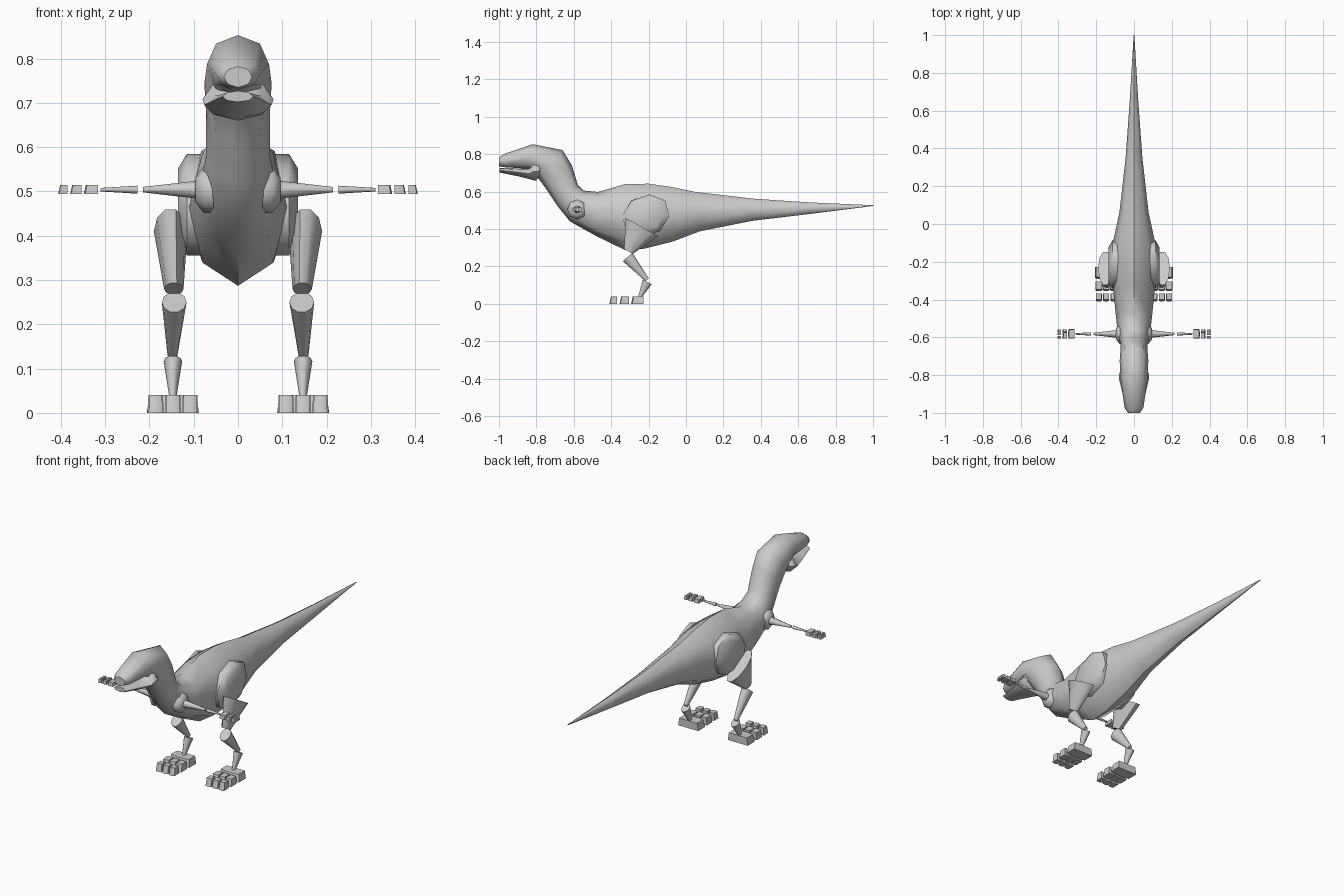
import bpy, bmesh, math
from mathutils import Vector as V

if "Cube" in bpy.data.objects:
    bpy.data.objects.remove(bpy.data.objects["Cube"])


def finish(name, bm, angle):
    bmesh.ops.recalc_face_normals(bm, faces=bm.faces[:])
    me = bpy.data.meshes.new(name)
    bm.to_mesh(me)
    bm.free()
    ob = bpy.data.objects.new(name, me)
    bpy.context.collection.objects.link(ob)
    bpy.ops.object.select_all(action='DESELECT')
    ob.select_set(True)
    bpy.context.view_layer.objects.active = ob
    bpy.ops.object.shade_smooth_by_angle(angle=math.radians(angle))
    return ob


def loft(name, rings, n=8, angle=55):
    """Skin elliptical rings given as (centre, half axis, half axis)."""
    bm = bmesh.new()
    loops = []
    for c, u, v in rings:
        loops.append([bm.verts.new(V(c) + V(u) * math.cos(2 * math.pi * k / n)
                                   + V(v) * math.sin(2 * math.pi * k / n)) for k in range(n)])
    for a, b in zip(loops, loops[1:]):
        for k in range(n):
            j = (k + 1) % n
            bm.faces.new((a[k], a[j], b[j], b[k]))
    bm.faces.new(loops[0])
    bm.faces.new(loops[-1])
    return finish(name, bm, angle)


def spine(name, sections):
    """Sections: top y, top z, bottom y, bottom z, half width."""
    rings = []
    for ty, tz, by, bz, w in sections:
        t, b = V((0, ty, tz)), V((0, by, bz))
        rings.append(((t + b) / 2, (w, 0, 0), (t - b) / 2))
    return loft(name, rings)


def leg_bone(name, x0, x1, a, b, wa, wb, da, db):
    """Tapered bone in the y-z plane; w = half width in x, d = half depth."""
    p, q = V((x0, *a)), V((x1, *b))
    d = (q - p).normalized()
    side = V((0, -d.z, d.y)).normalized()
    loft(name, [(p, (wa, 0, 0), side * da), (q, (wb, 0, 0), side * db)], 10)


def digits(name, origin, fwd, side, length, width, height):
    """A pad followed by two rows of three wedge-shaped digit bones."""
    o, f, s = V(origin), V(fwd), V(side)
    blocks = [(0, .36, 0, 1)]
    for a, b, wide in ((.42, .70, .31), (.77, 1, .27)):
        blocks += [(a, b, c, wide) for c in (-.33, 0, .33)]
    for i, (a, b, c, w) in enumerate(blocks):
        bm = bmesh.new()
        for z, e in ((0, 0), (height, .05)):
            for t in ((a, .5), (b - e, .5)):
                for k in (-.5, -.25, .25, .5):
                    inset = .9 if z else 1
                    end = a + (t[0] - a) * (1 if abs(k) < .4 else .9)
                    p = o + f * end * length + s * (c + k * w * inset) * width
                    bm.verts.new(p + V((0, 0, z)))
        bmesh.ops.convex_hull(bm, input=bm.verts[:])
        finish(f"{name}_{i}", bm, 40)


# Body, neck, upper head and tail
spine("body", [
    (-1.0, .782, -1.0, .735, .032), (-.975, .80, -.97, .73, .05),
    (-.82, .853, -.84, .722, .07), (-.66, .822, -.785, .665, .076),
    (-.61, .74, -.745, .61, .072), (-.578, .635, -.685, .52, .072),
    (-.545, .605, -.62, .44, .085), (-.47, .598, -.48, .362, .097),
    (-.325, .64, -.325, .287, .112), (-.20, .642, -.22, .295, .117),
    (-.08, .625, -.07, .333, .107), (.05, .598, .075, .388, .077),
    (.36, .562, .35, .443, .044), (.66, .542, .66, .48, .022),
    (1.0, .527, 1.0, .523, .002)])

# Lower jaw with raised hinge
spine("lower_jaw", [
    (-.998, .727, -.998, .702, .035), (-.90, .724, -.90, .682, .06),
    (-.835, .725, -.835, .666, .076), (-.818, .756, -.815, .66, .08),
    (-.785, .757, -.80, .66, .08), (-.775, .74, -.785, .685, .07)])

for s, tag in ((1, "left"), (-1, "right")):
    # Haunch plate on the hip
    loft(tag + "_haunch", [((s * x, -.215, .47), (0, .127 * k, 0), (0, .02 * k, .115 * k))
                           for x, k in ((.06, 1), (.115, 1), (.135, .72))])
    # Leg bones
    leg_bone(tag + "_thigh", s * .152, s * .145, (-.235, .41), (-.308, .28), .038, .022, .106, .028)
    leg_bone(tag + "_shin", s * .144, s * .148, (-.312, .25), (-.208, .128), .028, .011, .036, .012)
    leg_bone(tag + "_ankle", s * .147, s * .147, (-.207, .117), (-.247, .035), .021, .008, .028, .010)
    digits(tag + "_foot", (s * .147, -.228, 0), (0, -1, 0), (1, 0, 0), .182, .118, .04)

    # Shoulder and straight arm
    for part, sections in (("shoulder", ((.055, .053), (.078, .052), (.096, .028))),
                           ("upper_arm", ((.085, .021), (.215, .006))),
                           ("forearm", ((.227, .009), (.31, .004)))):
        loft(f"{tag}_{part}", [((s * x, -.582, .504), (0, r, 0), (0, 0, r)) for x, r in sections])
    digits(tag + "_hand", (s * .316, -.582, .494), (s, 0, 0), (0, 1, 0), .09, .05, .02)
